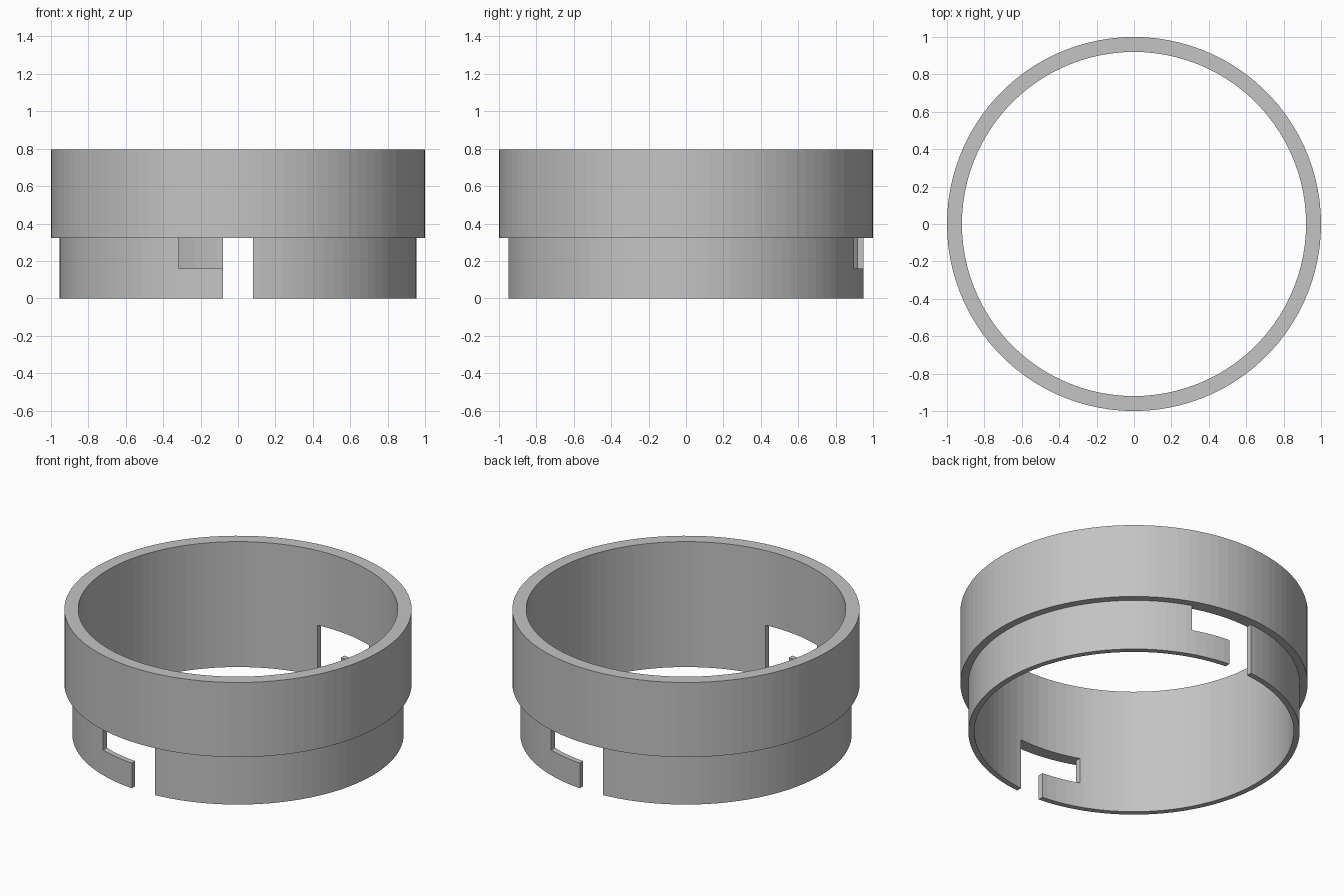
import bpy
import bmesh
from math import pi, cos, sin

if "Cube" in bpy.data.objects:
    bpy.data.objects.remove(bpy.data.objects["Cube"])

SEGMENTS = 100
OUTER, NECK, BORE = 1.0, 0.954, 0.92
HEIGHT, LEDGE, ARM = 0.797, 0.323, 0.16
ENTRY, REACH = 0.081, 0.318

grey = bpy.data.materials.new("plain grey")
grey.use_nodes = True
colour = (0.55, 0.55, 0.55, 1)
grey.diffuse_color = colour
grey.node_tree.nodes["Principled BSDF"].inputs["Base Color"].default_value = colour


def make_object(name, bm):
    bmesh.ops.recalc_face_normals(bm, faces=bm.faces)
    mesh = bpy.data.meshes.new(name)
    bm.to_mesh(mesh)
    bm.free()
    mesh.materials.append(grey)
    obj = bpy.data.objects.new(name, mesh)
    bpy.context.collection.objects.link(obj)
    return obj


def lathe(name, profile):
    """Revolve a closed (radius, height) outline around z."""
    bm = bmesh.new()
    rings = []
    for i in range(SEGMENTS):
        a = 2 * pi * i / SEGMENTS
        rings.append([bm.verts.new((r * cos(a), r * sin(a), z)) for r, z in profile])
    n = len(profile)
    for i, ring in enumerate(rings):
        following = rings[(i + 1) % SEGMENTS]
        for j in range(n):
            k = (j + 1) % n
            bm.faces.new((ring[j], following[j], following[k], ring[k]))
    return make_object(name, bm)


def slot_cutter(name, side):
    """L-shaped prism; side is -1 for the front and 1 for the back."""
    outline = [(-ENTRY, -0.1), (ENTRY, -0.1), (ENTRY, LEDGE),
               (-REACH, LEDGE), (-REACH, ARM), (-ENTRY, ARM)]
    bm = bmesh.new()
    face = bm.faces.new([bm.verts.new((-side * x, side * 0.7, z)) for x, z in outline])
    moved = bmesh.ops.extrude_face_region(bm, geom=[face])["geom"]
    verts = [v for v in moved if isinstance(v, bmesh.types.BMVert)]
    bmesh.ops.translate(bm, verts=verts, vec=(0, side * 0.5, 0))
    cutter = make_object(name, bm)
    cutter.hide_render = True
    cutter.hide_set(True)
    return cutter


# Stepped ring: wide collar above a thinner neck
ring = lathe("bayonet_ring", [(BORE, 0), (NECK, 0), (NECK, LEDGE),
                              (OUTER, LEDGE), (OUTER, HEIGHT), (BORE, HEIGHT)])

# Two opposite bayonet slots through the neck
cutters = [slot_cutter("front_slot_cutter", -1), slot_cutter("back_slot_cutter", 1)]
bpy.context.view_layer.objects.active = ring
ring.select_set(True)
for cutter in cutters:
    mod = ring.modifiers.new("slot", "BOOLEAN")
    mod.operation = "DIFFERENCE"
    mod.solver = "EXACT"
    mod.object = cutter
    bpy.ops.object.modifier_apply(modifier=mod.name)
for cutter in cutters:
    bpy.data.objects.remove(cutter)
